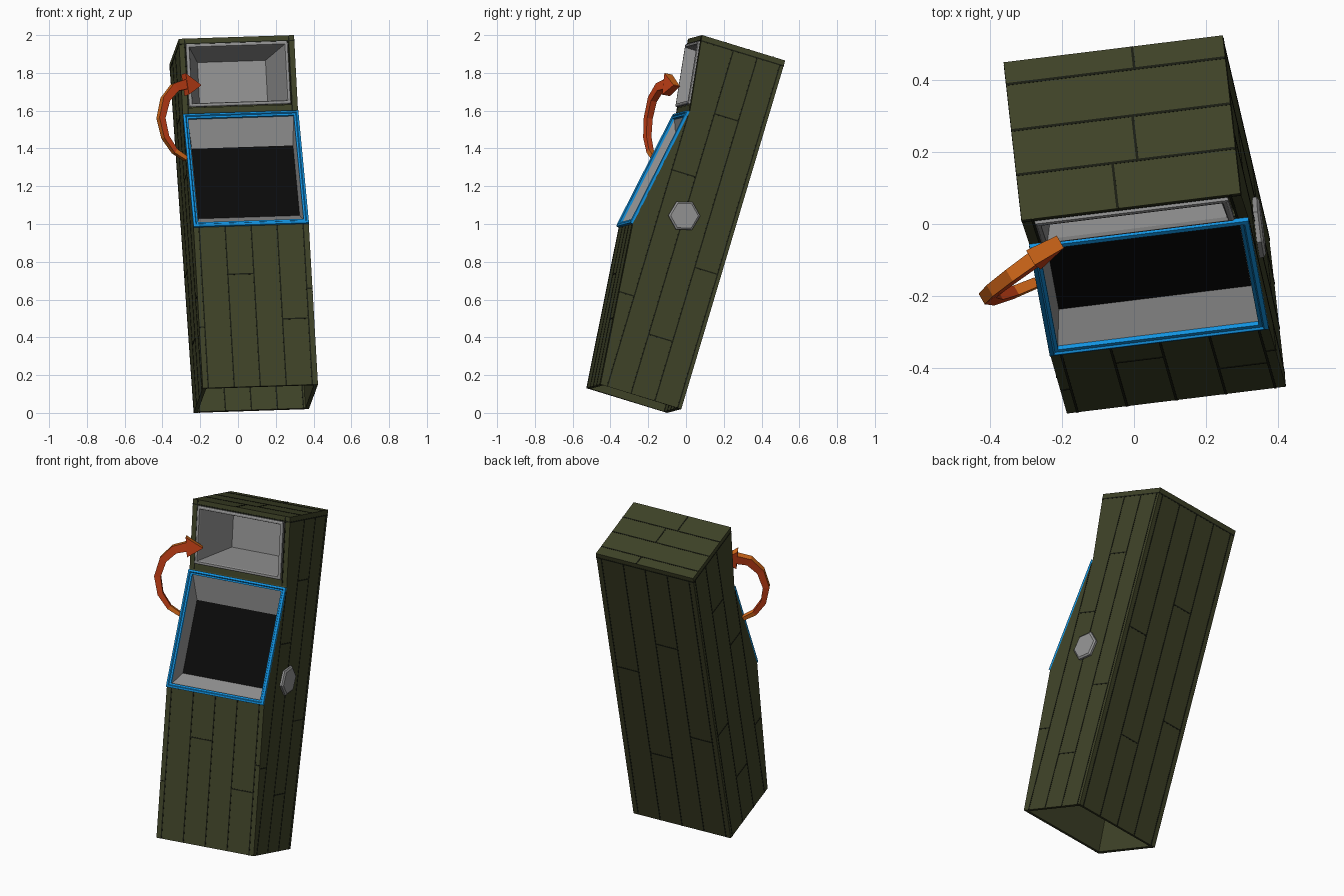
import bpy, bmesh, math
from mathutils import Vector, Matrix

if "Cube" in bpy.data.objects:
    bpy.data.objects.remove(bpy.data.objects["Cube"])

# ---- leaning frame: W across, D towards the back, U up the cabinet ----
W = Vector((0.992, 0.122, 0.0325)).normalized()
D = Vector((-0.119, 0.950, -0.2916))
D = (D - W * D.dot(W)).normalized()
U = W.cross(D)
P0 = Vector((-0.235, -0.10, 0.0))
LEAN = Matrix.Translation(P0) @ Matrix((W, D, U)).transposed().to_4x4()
WIDTH, WALL = 0.615, 0.02


def mat(name, r, g, b):
    m = bpy.data.materials.new(name)
    m.diffuse_color = (r, g, b, 1)
    m.use_nodes = True
    m.node_tree.nodes["Principled BSDF"].inputs["Base Color"].default_value = m.diffuse_color
    return m


olive = mat("olive_wood", 0.050, 0.056, 0.021)
seam = mat("dark_seam", 0.010, 0.012, 0.006)
blue = mat("blue_trim", 0.006, 0.29, 0.75)
grey = mat("grey_metal", 0.29, 0.29, 0.29)
black = mat("black_screen", 0.003, 0.003, 0.003)
red = mat("red_arrow", 0.55, 0.050, 0.008)
orange = mat("orange_arrow", 0.66, 0.14, 0.010)


def finish(name, bm, mats, matrix=LEAN, recalc=True):
    if recalc:
        bmesh.ops.recalc_face_normals(bm, faces=bm.faces[:])
    me = bpy.data.meshes.new(name)
    bm.to_mesh(me)
    bm.free()
    for m in mats:
        me.materials.append(m)
    ob = bpy.data.objects.new(name, me)
    ob.matrix_world = matrix
    bpy.context.collection.objects.link(ob)
    return ob


def loft(bm, rings, start=False, end=False):
    """Bridge equal point loops; returns the side faces ring by ring."""
    vs = [[bm.verts.new(p) for p in r] for r in rings]
    n = len(vs[0])
    out = [[bm.faces.new((a[j], a[(j + 1) % n], b[(j + 1) % n], b[j]))
            for j in range(n)] for a, b in zip(vs, vs[1:])]
    if start:
        bm.faces.new(vs[0][::-1])
    if end:
        bm.faces.new(vs[-1])
    return out


# ---- cabinet shell, profile as (forward, up), open underneath ----
prof = [(0, 0), (0.45, 0), (0.53, 0.87), (0.41, 1.53), (0.463, 1.93), (0, 1.93)]
bm = bmesh.new()
L = [bm.verts.new((0, -f, u)) for f, u in prof]
R = [bm.verts.new((WIDTH, -f, u)) for f, u in prof]
bm.faces.new(L)
bm.faces.new(R[::-1])
walls = [bm.faces.new((L[i], R[i], R[(i + 1) % 6], L[(i + 1) % 6])) for i in range(1, 6)]
bmesh.ops.recalc_face_normals(bm, faces=bm.faces[:])
for face, inset in ((walls[1], 0.022), (walls[2], 0.045)):
    bmesh.ops.inset_region(bm, faces=[face], thickness=inset)
    bmesh.ops.delete(bm, geom=[face], context='FACES_ONLY')
shell = finish("cabinet_shell", bm, [olive])
sol = shell.modifiers.new("wall", 'SOLIDIFY')
sol.thickness, sol.offset, sol.use_even_offset = WALL, -1, True


# ---- sloped panel coordinates ----
def panel(i):
    (fa, ua), (fb, ub) = prof[i], prof[i + 1]
    o = Vector((0, -fa, ua))
    s = (Vector((0, -fb, ub)) - o).normalized()
    n = Vector((1, 0, 0)).cross(s)
    return o, s, n


def rect(i, w0, w1, s0, s1, d):
    o, s, n = panel(i)
    return [o + Vector((w, 0, 0)) + s * t + n * d
            for w, t in ((w0, s0), (w1, s0), (w1, s1), (w0, s1))]


def rim(i, w0, w1, s0, s1, steps):
    return [rect(i, w0 + k, w1 - k, s0 + k, s1 - k, d) for k, d in steps]


# ---- screen: blue frame, grey surround, black glass ----
bm = bmesh.new()
loft(bm, rim(2, 0.0, 0.615, -0.005, 0.665,
             ((0, -0.002), (0, 0.012), (0.012, 0.016), (0.016, 0.010), (0.026, 0.008), (0.026, -0.006))))
finish("screen_frame", bm, [blue], recalc=False)
bm = bmesh.new()
glass = rect(2, 0.042, 0.582, 0.088, 0.505, -0.083)
loft(bm, [rect(2, 0.026, 0.589, 0.021, 0.639, -0.004), glass])
finish("screen_surround", bm, [grey], recalc=False)
bm = bmesh.new()
bm.faces.new([bm.verts.new(p) for p in glass])
finish("screen_glass", bm, [black], recalc=False)

# ---- upper hopper: rim and tapering pocket ----
bm = bmesh.new()
loft(bm, rim(3, 0.035, 0.578, 0.035, 0.372,
             ((0, -0.002), (0, 0.010), (0.006, 0.014), (0.016, 0.014), (0.020, 0.004)))
     + [rect(3, 0.125, 0.488, 0.085, 0.315, -0.26)], end=True)
finish("hopper", bm, [grey], recalc=False)

# ---- hexagonal knob on the right side ----
bm = bmesh.new()
hexa = lambda r, x: [(x, -0.28 + r * math.cos(k * math.pi / 3 + 0.28),
                      0.985 + r * math.sin(k * math.pi / 3 + 0.28)) for k in range(6)]
loft(bm, [hexa(0.085, WIDTH - 0.005), hexa(0.085, WIDTH + 0.012), hexa(0.074, WIDTH + 0.019)], True, True)
finish("side_knob", bm, [grey])

# ---- plank seams: thin dark plates ----
bm = bmesh.new()
H = 0.0035


def line(o, a, b, p, q):
    """Plate from p to q in the plane o + a*x + b*y."""
    n = a.cross(b).normalized() * 0.0015
    p, q = (o + a * v[0] + b * v[1] for v in (p, q))
    side = n.cross(q - p).normalized() * H
    loft(bm, [[p - side - n, q - side - n, q + side - n, p + side - n],
              [p - side + n, q - side + n, q + side + n, p + side + n]], True, True)


X, F, Z = Vector((1, 0, 0)), Vector((0, -1, 0)), Vector((0, 0, 1))
planks = [0.03 + 0.13875 * k for k in range(5)]
# lower front
o, s, n = panel(1)
for w in planks:
    line(o, X, s, (w, 0), (w, 0.868))
for w0, w1, h in ((planks[1], planks[2], 0.61), (planks[3], planks[4], 0.36),
                  (0, 0.03, 0.33), (planks[4], WIDTH, 0.52)):
    line(o, X, s, (w0, h), (w1, h))
# upper front surround
o, s, n = panel(3)
for w in (0.03, 0.585):
    line(o, X, s, (w, 0), (w, 0.40))
line(o, X, s, (0, 0.375), (WIDTH, 0.375))
# back, outside and inside
for y in (0, -WALL):
    for w in planks:
        line(Vector((0, y, 0)), X, Z, (w, 0.0), (w, 1.9))
for w0, w1, h in ((0, 1, 1.9), (0.03, 0.169, 0.7), (0.169, 0.3075, 1.35),
                  (0.3075, 0.446, 0.5), (0.446, 0.585, 1.1)):
    line(Vector((0, 0, 0)), X, Z, (w0, h), (min(w1, WIDTH), h))
# top
for f in (0.065, 0.20, 0.33):
    line(Vector((0, 0, 1.93)), X, F, (0, f), (WIDTH, f))
for w, f0, f1 in ((0.27, 0.33, 0.46), (0.34, 0.2, 0.33), (0.26, 0.2, 0.2 + 0.001), (0.36, 0.0, 0.065)):
    line(Vector((0, 0, 1.93)), X, F, (w, f0), (w, f1))
# both sides
for x in (0, WIDTH):
    o = Vector((x, 0, 0))
    for f, top in ((0.02, 1.9), (0.147, 1.9), (0.28, 1.9), (0.412, 1.5)):
        line(o, F, Z, (f, 0), (f, top))
    line(o, F, Z, (0, 1.9), (0.458, 1.9))
    for f0, f1, h in ((0.412, 0.495, 0.5), (0.02, 0.147, 0.74), (0.147, 0.28, 0.33),
                      (0.28, 0.412, 1.2), (0.147, 0.28, 1.55)):
        line(o, F, Z, (f0, h), (f1, h))
finish("plank_seams", bm, [seam])

# ---- curved arrow on the left ----
path = [Vector(p) for p in (
    (-0.275, -0.165, 1.345), (-0.335, -0.19, 1.385), (-0.385, -0.205, 1.46), (-0.408, -0.20, 1.56),
    (-0.385, -0.178, 1.66), (-0.335, -0.14, 1.722), (-0.28, -0.10, 1.738), (-0.205, -0.05, 1.732))]
N = (path[3] - path[0]).cross(path[7] - path[0]).normalized()


def section(i, half, thick):
    t = (path[min(i + 1, 7)] - path[max(i - 1, 0)]).normalized()
    side = t.cross(N).normalized() * half
    return [path[i] + side * a + N * thick * b for a, b in ((1, 1), (1, -1), (-1, -1), (-1, 1))]


bm = bmesh.new()
rings = [section(i, 0.011 + 0.0025 * i, 0.014 + 0.001 * i) for i in range(7)]
rings += [section(6, 0.058, 0.024), section(7, 0.002, 0.02)]
faces = loft(bm, rings, True, True)
bmesh.ops.recalc_face_normals(bm, faces=bm.faces[:])
centre = (path[0] + path[6]) / 2
for k, ring in enumerate(faces):
    for f in ring:
        outward = abs(f.normal.dot(N)) < 0.6 and f.normal.dot(f.calc_center_median() - centre) > 0
        f.material_index = 1 if k < 1 or outward else 0
finish("turn_arrow", bm, [red, orange], Matrix.Identity(4))
